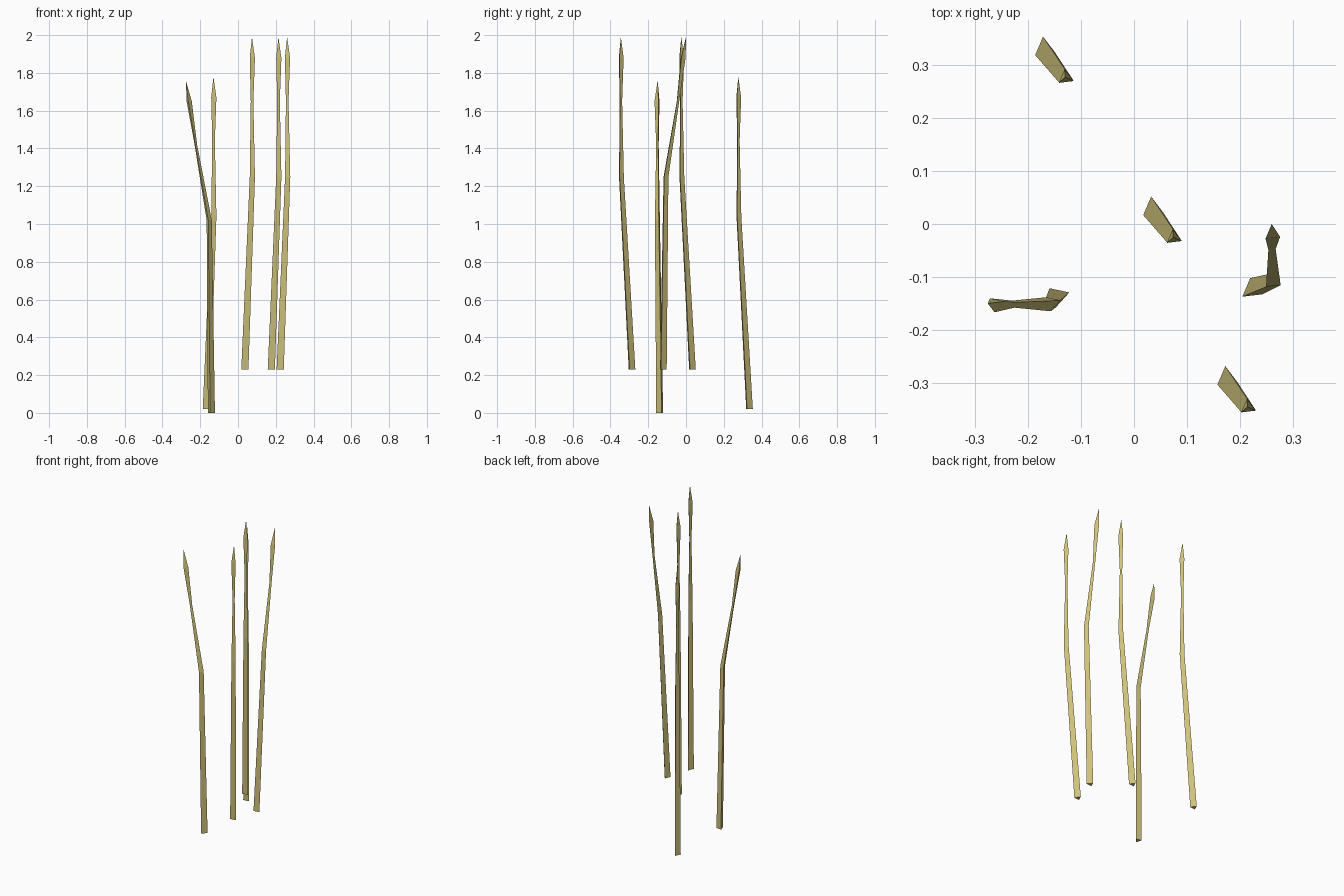
import bpy, bmesh, math

if "Cube" in bpy.data.objects:
    bpy.data.objects.remove(bpy.data.objects["Cube"])

straw = bpy.data.materials.new("dry_straw")
straw.diffuse_color = (0.62, 0.54, 0.20, 1)
straw.use_nodes = True
straw.node_tree.nodes["Principled BSDF"].inputs["Base Color"].default_value = straw.diffuse_color

# heights above the stalk base and radii: base, bend, neck, seed head
HEIGHTS = (0.0, 1.02, 1.42, 1.65)
RADII = (0.022, 0.016, 0.008, 0.016)
TIP = 1.76


def stalk(name, path, base_z, turn, shift=(0, 0)):
    """Three-sided grass stalk through the path points, ending in a tip."""
    bm = bmesh.new()
    pts = [(x + shift[0], y + shift[1]) for x, y in path]
    rings = []
    for (x, y), h, r in zip(pts, HEIGHTS, RADII):
        rings.append([bm.verts.new((x + r * math.cos(math.radians(turn + 120 * i)),
                                    y + r * math.sin(math.radians(turn + 120 * i)),
                                    base_z + h)) for i in range(3)])
    tip = bm.verts.new((*pts[-1], base_z + TIP))
    bm.faces.new(rings[0][::-1])
    for a, b in zip(rings, rings[1:]):
        for i in range(3):
            j = (i + 1) % 3
            bm.faces.new((a[i], a[j], b[j], b[i]))
    for i in range(3):
        bm.faces.new((rings[-1][i], rings[-1][(i + 1) % 3], tip))
    bmesh.ops.recalc_face_normals(bm, faces=bm.faces)
    me = bpy.data.meshes.new(name)
    bm.to_mesh(me)
    bm.free()
    me.materials.append(straw)
    bpy.context.collection.objects.link(bpy.data.objects.new(name, me))


# three upright stalks sharing one shape
upright = [(0.035, 0.030), (0.075, -0.025), (0.074, -0.026), (0.075, -0.026), (0.074, -0.025)]
stalk("stalk_centre", upright, 0.23, 97)
stalk("stalk_back", upright, 0.02, 97, (-0.204, 0.302))
stalk("stalk_front", upright, 0.23, 97, (0.140, -0.320))

# stalk bent backwards
stalk("stalk_bent_back",
      [(0.222, -0.124), (0.262, -0.109), (0.260, -0.044), (0.261, -0.018), (0.260, 0.0)],
      0.23, 97)

# stalk bent to the left
stalk("stalk_bent_left",
      [(-0.143, -0.136), (-0.154, -0.149), (-0.224, -0.150), (-0.260, -0.151), (-0.276, -0.150)],
      0.0, 138)
